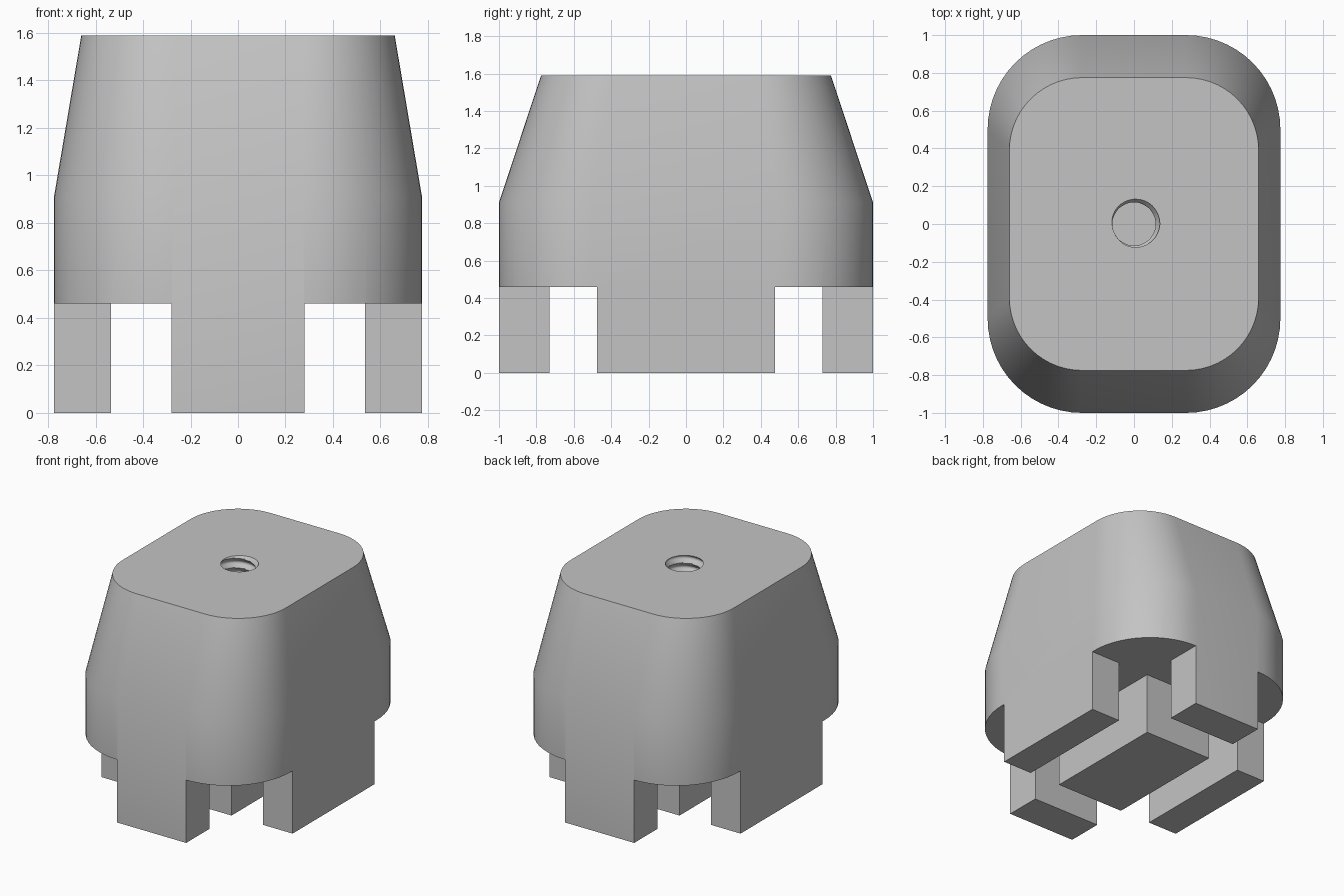
import bpy, bmesh, math

cube = bpy.data.objects.get("Cube")
if cube:
    bpy.data.objects.remove(cube, do_unlink=True)

HEIGHT = 1.59
grey = bpy.data.materials.new("light_grey")
grey.use_nodes = True
colour = (0.55, 0.55, 0.55, 1)
grey.diffuse_color = colour
grey.node_tree.nodes["Principled BSDF"].inputs["Base Color"].default_value = colour


def make_object(name, bm):
    bmesh.ops.recalc_face_normals(bm, faces=bm.faces)
    mesh = bpy.data.meshes.new(name)
    bm.to_mesh(mesh)
    bm.free()
    obj = bpy.data.objects.new(name, mesh)
    bpy.context.collection.objects.link(obj)
    mesh.materials.append(grey)
    return obj


def rounded_outline(half_x, half_y, radius, z, steps=14):
    """Points around a rounded rectangle, counter-clockwise."""
    points = []
    for quarter, (sx, sy) in enumerate(((1, 1), (-1, 1), (-1, -1), (1, -1))):
        for i in range(steps + 1):
            a = math.pi / 2 * (quarter + i / steps)
            points.append((sx * (half_x - radius) + radius * math.cos(a),
                           sy * (half_y - radius) + radius * math.sin(a), z))
    return points


def loft(rings):
    """Closed solid through equal-length rings of points."""
    bm = bmesh.new()
    loops = [[bm.verts.new(p) for p in ring] for ring in rings]
    n = len(loops[0])
    for low, high in zip(loops, loops[1:]):
        for i in range(n):
            j = (i + 1) % n
            bm.faces.new((low[i], low[j], high[j], high[i]))
    bm.faces.new(loops[0][::-1])
    bm.faces.new(loops[-1])
    return bm


def cut(target, cutter):
    cutter.hide_render = True
    mod = target.modifiers.new("cut", "BOOLEAN")
    mod.operation = "DIFFERENCE"
    mod.solver = "EXACT"
    mod.object = cutter


# Foot body: straight lower part, tapered upper part
body = make_object("foot_body", loft([
    rounded_outline(0.775, 1.0, 0.5, 0),
    rounded_outline(0.775, 1.0, 0.5, 0.91),
    rounded_outline(0.66, 0.775, 0.385, HEIGHT)]))

# Underside channels: everything but the four legs and the centre block
xs = (-1.2, -0.535, -0.28, 0.28, 0.535, 1.2)
ys = (-1.2, -0.73, -0.475, 0.475, 0.73, 1.2)
kept = {(2, 2), (0, 2), (4, 2), (2, 0), (2, 4)}
bm = bmesh.new()
grid = [[bm.verts.new((x, y, -0.2)) for y in ys] for x in xs]
for i in range(5):
    for j in range(5):
        if (i, j) not in kept:
            bm.faces.new((grid[i][j], grid[i + 1][j], grid[i + 1][j + 1], grid[i][j + 1]))
bmesh.ops.delete(bm, geom=[v for v in bm.verts if not v.link_faces], context="VERTS")
result = bmesh.ops.extrude_face_region(bm, geom=bm.faces[:], use_keep_orig=True)
for item in result["geom"]:
    if isinstance(item, bmesh.types.BMVert):
        item.co.z = 0.46
channels = make_object("channel_cutter", bm)

# Threaded bolt hole in the top
PITCH, ROWS, SIDES, DEPTH = 0.07, 12, 32, 0.6
rings = []
for k in range(int((DEPTH + 0.05) / PITCH * ROWS)):
    z = HEIGHT - DEPTH + k * PITCH / ROWS
    ring = []
    for s in range(SIDES):
        phase = (k / ROWS - s / SIDES) % 1
        r = 0.113 + 0.024 * min(1, max(0, 2.4 * (1 - abs(2 * phase - 1)) / 2))
        a = 2 * math.pi * s / SIDES
        ring.append((r * math.cos(a), r * math.sin(a), z))
    rings.append(ring)
thread = make_object("thread_cutter", loft(rings))

cut(body, channels)
cut(body, thread)

# Apply the cuts, remove the cutters and smooth the rounded sides
bpy.ops.object.select_all(action="DESELECT")
body.select_set(True)
bpy.context.view_layer.objects.active = body
bpy.context.view_layer.update()
bpy.ops.object.convert(target="MESH")
for cutter in (channels, thread):
    bpy.data.objects.remove(cutter, do_unlink=True)
bpy.ops.object.shade_smooth_by_angle(angle=math.radians(30))
